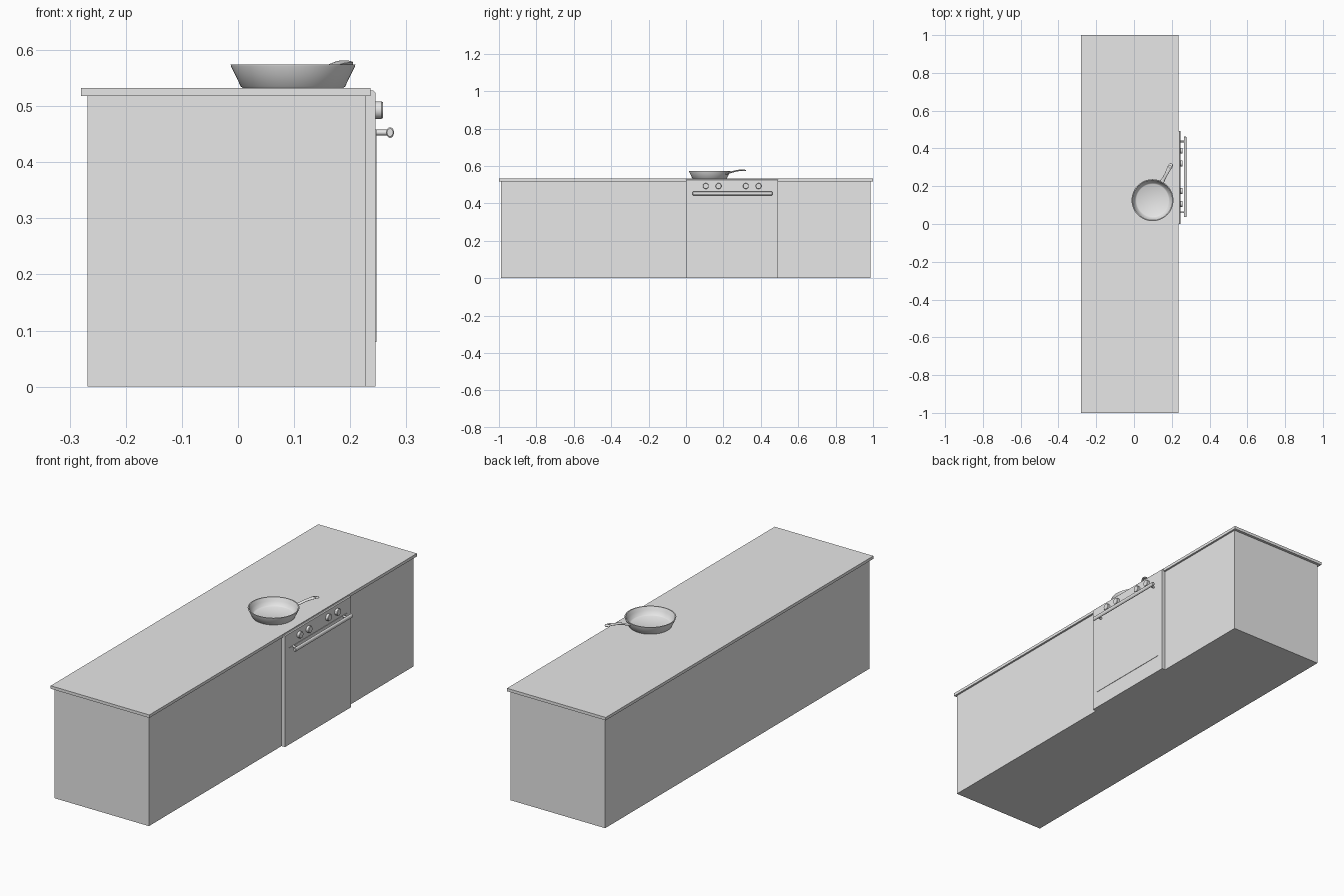
import bpy, bmesh, math
from mathutils import Vector, Matrix

if "Cube" in bpy.data.objects:
    bpy.data.objects.remove(bpy.data.objects["Cube"])

grey = bpy.data.materials.new("plain grey")
grey.diffuse_color = (0.8, 0.8, 0.8, 1)
grey.use_nodes = True
grey.node_tree.nodes["Principled BSDF"].inputs["Base Color"].default_value = grey.diffuse_color


def finish(name, bm, smooth=False):
    bmesh.ops.recalc_face_normals(bm, faces=bm.faces[:])
    me = bpy.data.meshes.new(name)
    bm.to_mesh(me)
    bm.free()
    me.materials.append(grey)
    ob = bpy.data.objects.new(name, me)
    bpy.context.collection.objects.link(ob)
    if smooth:
        bpy.ops.object.select_all(action='DESELECT')
        ob.select_set(True)
        bpy.context.view_layer.objects.active = ob
        bpy.ops.object.shade_smooth_by_angle(angle=math.radians(35))
    return ob


def box(name, lo, hi):
    bm = bmesh.new()
    bmesh.ops.create_cube(bm, size=1)
    lo, hi = Vector(lo), Vector(hi)
    for v in bm.verts:
        v.co = (lo + hi) / 2 + Vector(a * b for a, b in zip(v.co, hi - lo))
    return finish(name, bm)


def loft(name, rings, smooth=True):
    """Skin a list of equal-length point rings and cap both ends."""
    bm = bmesh.new()
    rows = [[bm.verts.new(p) for p in r] for r in rings]
    n = len(rows[0])
    for a, b in zip(rows, rows[1:]):
        for i in range(n):
            j = (i + 1) % n
            bm.faces.new((a[i], a[j], b[j], b[i]))
    bm.faces.new(rows[0])
    bm.faces.new(rows[-1])
    return finish(name, bm, smooth)


def circle(n, ru, rv):
    return [(ru * math.cos(2 * math.pi * i / n), rv * math.sin(2 * math.pi * i / n)) for i in range(n)]


def rod_x(name, stations, y, z, n=24):
    """Turned part along x; stations are (x, radius)."""
    return loft(name, [[(x, y + u, z + v) for u, v in circle(n, r, r)] for x, r in stations])


# cabinets
edges = [-0.99, -0.498, 0.0, 0.491, 0.987]
for i, (a, b) in enumerate(zip(edges, edges[1:])):
    box("oven_body" if i == 2 else f"cabinet_{i + 1}", (-0.268, a, 0), (0.227, b, 0.518))

# worktop
box("worktop", (-0.28, -1, 0.518), (0.236, 1, 0.532))

# oven front slab with chamfered top edge
prof = [(0.227, 0), (0.245, 0), (0.245, 0.524), (0.241, 0.528), (0.227, 0.528)]
loft("oven_front", [[(x, y, z) for x, z in prof] for y in (0.001, 0.493)], False)

# oven door panel
box("oven_door", (0.24, 0.03, 0.08), (0.247, 0.464, 0.458))

# knobs
for i, d in enumerate((-0.141, -0.073, 0.073, 0.141)):
    rod_x(f"knob_{i + 1}", [(0.243, 0.0155), (0.256, 0.0155), (0.258, 0.014)], 0.247 + d, 0.493)

# oven door handle and its posts
bar = [(0.036, 0.75), (0.038, 1), (0.46, 1), (0.462, 0.75)]
loft("oven_handle", [[(0.271 + u * s, y, 0.453 + v * s) for u, v in circle(16, 0.007, 0.0095)]
                     for y, s in bar])
for i, y in enumerate((0.062, 0.436)):
    rod_x(f"handle_post_{i + 1}", [(0.243, 0.005), (0.269, 0.005)], y, 0.453, 12)

# frying pan
cx, cy = 0.098, 0.126
pan = [(0.089, 0.532), (0.093, 0.535), (0.103, 0.556), (0.1105, 0.571), (0.111, 0.574),
       (0.106, 0.574), (0.099, 0.558), (0.09, 0.541), (0.085, 0.538)]
loft("frying_pan", [[(cx + u, cy + v, z) for u, v in circle(64, r, r)] for r, z in pan])

# pan handle with a hanging hole
d = Vector((0.102, 0.195, 0)).normalized()
side = Vector((-d.y, d.x, 0))
base = Vector((cx, cy, 0))
path = [(0.102, 0.560, 0.015, 0.006), (0.112, 0.562, 0.011, 0.005), (0.13, 0.567, 0.0085, 0.0045),
        (0.155, 0.573, 0.0085, 0.004), (0.18, 0.577, 0.0105, 0.004), (0.2, 0.578, 0.0125, 0.004),
        (0.21, 0.577, 0.0115, 0.004), (0.216, 0.576, 0.008, 0.0035), (0.219, 0.576, 0.004, 0.002)]
handle = loft("pan_handle", [[base + d * s + side * u + Vector((0, 0, z + v)) for u, v in circle(16, w, t)]
                             for s, z, w, t in path])
hole = base + d * 0.2
bm = bmesh.new()
bmesh.ops.create_cone(bm, cap_ends=True, segments=20, radius1=0.006, radius2=0.006, depth=0.05,
                      matrix=Matrix.Translation((hole.x, hole.y, 0.577)))
cutter = finish("hole_cutter", bm)
cutter.hide_render = True
mod = handle.modifiers.new("hole", 'BOOLEAN')
mod.operation, mod.object, mod.solver = 'DIFFERENCE', cutter, 'EXACT'
bpy.context.view_layer.objects.active = handle
bpy.ops.object.modifier_apply(modifier="hole")
bpy.data.objects.remove(cutter)
